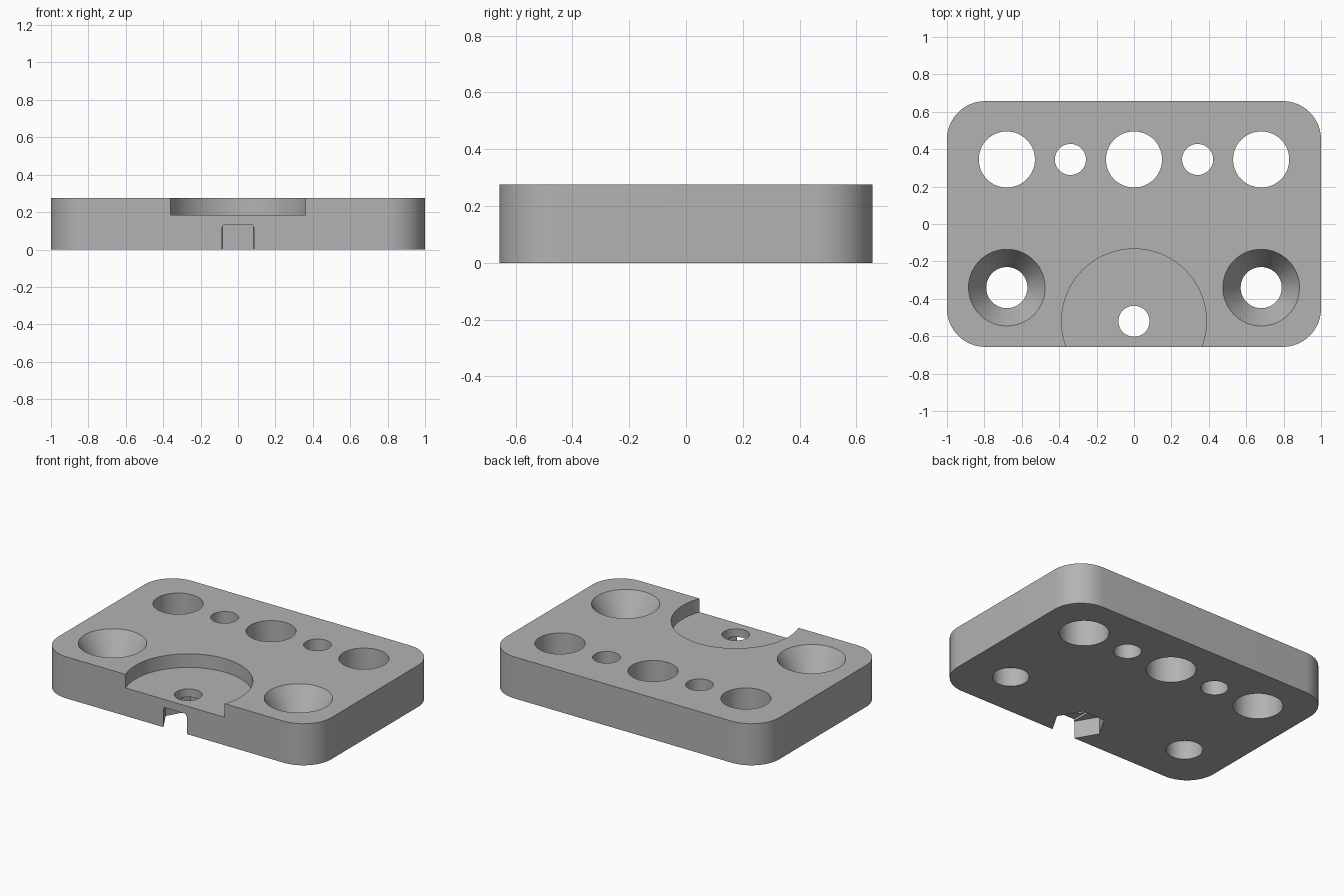
import bpy
import bmesh
from math import pi
from mathutils import Matrix, Vector

if "Cube" in bpy.data.objects:
    bpy.data.objects.remove(bpy.data.objects["Cube"], do_unlink=True)

HEIGHT = 0.275
HALF_X, HALF_Y, CORNER = 1.0, 0.657, 0.205
CLAMP_Y = -0.52

grey = bpy.data.materials.new("mid grey")
grey.use_nodes = True
colour = (0.45, 0.45, 0.45, 1)
grey.diffuse_color = colour
grey.node_tree.nodes["Principled BSDF"].inputs["Base Color"].default_value = colour


def make_object(name, bm):
    bmesh.ops.recalc_face_normals(bm, faces=bm.faces)
    mesh = bpy.data.meshes.new(name)
    bm.to_mesh(mesh)
    bm.free()
    mesh.materials.append(grey)
    obj = bpy.data.objects.new(name, mesh)
    bpy.context.collection.objects.link(obj)
    return obj


def cylinder(name, x, y, z0, z1, r0, r1=None, sides=64):
    bm = bmesh.new()
    bmesh.ops.create_cone(bm, cap_ends=True, segments=sides, radius1=r0,
                          radius2=r0 if r1 is None else r1, depth=z1 - z0,
                          matrix=Matrix.Translation((x, y, (z0 + z1) / 2)))
    return make_object(name, bm)


def box(name, low, high):
    low, high = Vector(low), Vector(high)
    bm = bmesh.new()
    bmesh.ops.create_cube(bm, size=1, matrix=Matrix.Translation((low + high) / 2)
                          @ Matrix.Diagonal((*(high - low), 1)))
    return make_object(name, bm)


def cut(target, cutter):
    cutter.hide_render = True
    mod = target.modifiers.new(cutter.name, "BOOLEAN")
    mod.operation = "DIFFERENCE"
    mod.solver = "EXACT"
    mod.object = cutter
    bpy.context.view_layer.objects.active = target
    bpy.ops.object.modifier_apply(modifier=mod.name)
    bpy.data.objects.remove(cutter, do_unlink=True)


# Plate with rounded vertical corners
bm = bmesh.new()
bmesh.ops.create_cube(bm, size=1, matrix=Matrix.Translation((0, 0, HEIGHT / 2))
                      @ Matrix.Diagonal((2 * HALF_X, 2 * HALF_Y, HEIGHT, 1)))
uprights = [e for e in bm.edges if abs(e.verts[0].co.z - e.verts[1].co.z) > 0.1]
bmesh.ops.bevel(bm, geom=uprights, offset=CORNER, segments=16, profile=0.5,
                affect="EDGES")
plate = make_object("mounting_plate", bm)

# Row of through holes along the back
for x, r in ((-0.68, 0.15), (-0.34, 0.083), (0, 0.15), (0.34, 0.083), (0.68, 0.15)):
    cut(plate, cylinder("row_hole", x, 0.345, -0.1, 0.4, r))

# Countersunk screw holes
for x in (-0.68, 0.68):
    slope = (0.205 - 0.11) / 0.16
    cut(plate, cylinder("countersink", x, -0.34, HEIGHT - 0.16, HEIGHT + 0.05,
                        0.11, 0.205 + 0.05 * slope))
    cut(plate, cylinder("screw_hole", x, -0.34, -0.1, 0.2, 0.11))

# Round recess open to the front edge
cut(plate, cylinder("round_recess", 0, CLAMP_Y, 0.185, 0.4, 0.387, sides=96))

# Hexagonal nut pocket with a stepped roof, and its bolt hole
nut = cylinder("nut_pocket", 0, 0, -0.1, 0.117, 0.165, sides=6)
nut.data.transform(Matrix.Translation((0, CLAMP_Y, 0)) @ Matrix.Rotation(pi / 6, 4, "Z"))
cut(plate, nut)
cut(plate, box("pocket_step", (-0.081, -0.75, 0.05), (0.081, CLAMP_Y + 0.14, 0.131)))
cut(plate, cylinder("bolt_hole", 0, CLAMP_Y, 0.08, 0.3, 0.083))

# Smooth round walls, sharp rims
bpy.ops.object.select_all(action="DESELECT")
plate.select_set(True)
bpy.context.view_layer.objects.active = plate
bpy.ops.object.shade_smooth_by_angle(angle=pi / 6)
